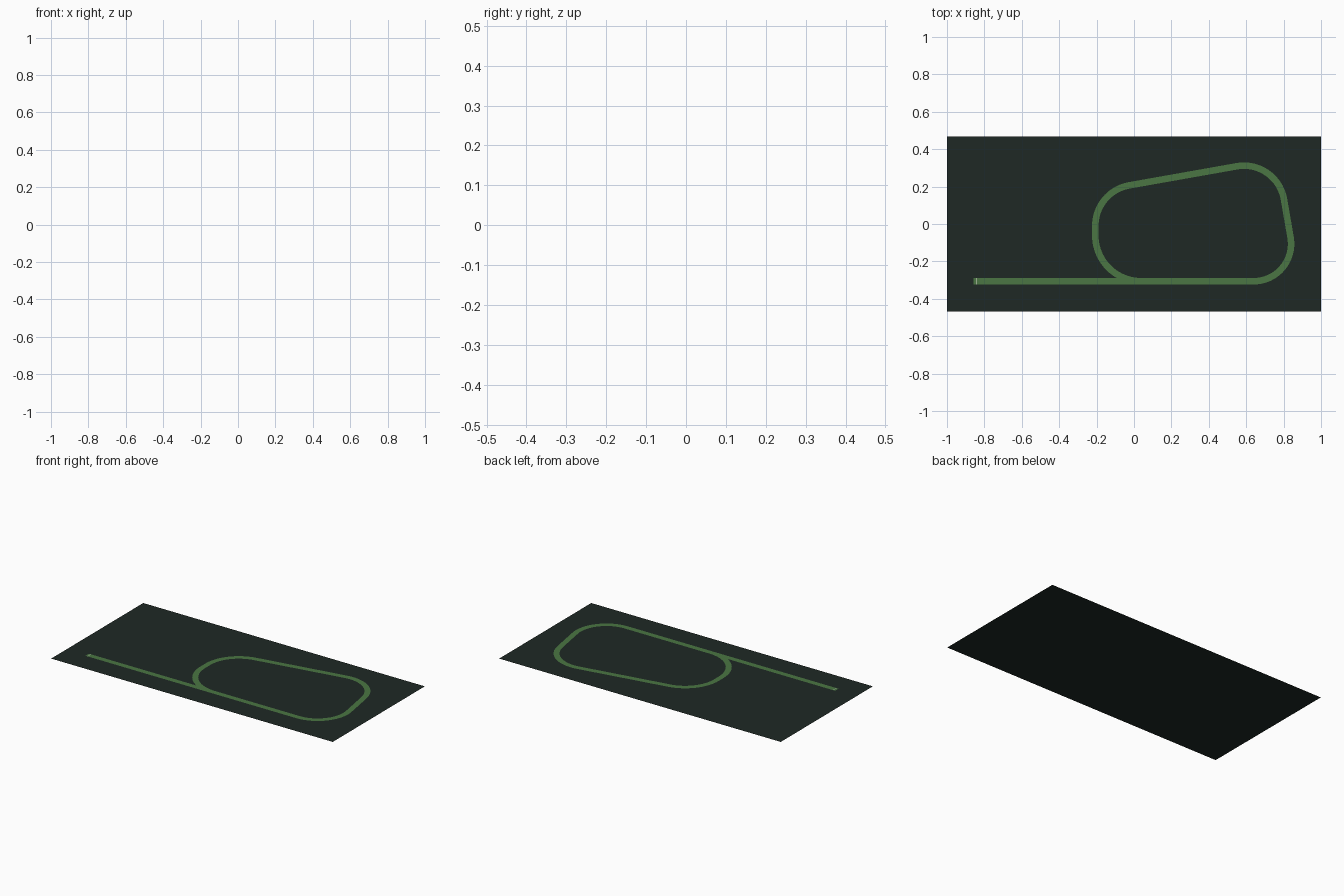
import bpy, bmesh
from math import sin, cos, radians

if "Cube" in bpy.data.objects:
    bpy.data.objects.remove(bpy.data.objects["Cube"])

HALF_WIDTH = 0.0175


def material(name, rgb):
    m = bpy.data.materials.new(name)
    m.diffuse_color = (*rgb, 1)
    m.use_nodes = True
    m.node_tree.nodes["Principled BSDF"].inputs["Base Color"].default_value = m.diffuse_color
    return m


def finish(name, bm, mat):
    me = bpy.data.meshes.new(name)
    bm.to_mesh(me)
    bm.free()
    ob = bpy.data.objects.new(name, me)
    bpy.context.collection.objects.link(ob)
    me.materials.append(mat)
    return ob


def rectangle(name, x0, x1, y0, y1, z, mat):
    bm = bmesh.new()
    bm.faces.new([bm.verts.new(p) for p in
                  ((x0, y0, z), (x1, y0, z), (x1, y1, z), (x0, y1, z))])
    return finish(name, bm, mat)


def arc(cx, cy, r, start, end, steps=20):
    # left-hand bend: stations of (x, y, heading)
    out = []
    for i in range(steps + 1):
        a = radians(start + (end - start) * i / steps)
        out.append((cx + r * sin(a), cy - r * cos(a), a))
    return out


ground_mat = material("dark_ground", (0.013, 0.022, 0.018))
track_mat = material("green_track", (0.070, 0.180, 0.056))
line_mat = material("pale_line", (0.35, 0.45, 0.30))

# Ground sheet
rectangle("ground_sheet", -1, 1, -0.467, 0.467, 0, ground_mat)

# Track: lead-in straight, then four rounded corners returning to the straight
stations = [(-0.857, -0.306, 0.0)]
stations += arc(0.64, -0.106, 0.20, 0, 100)
stations += arc(0.588, 0.095, 0.217, 100, 190)
stations += arc(0.013, -0.010, 0.22, 190, 270)
stations += arc(0.038, -0.061, 0.245, 270, 360)

bm = bmesh.new()
pairs = []
for x, y, a in stations:
    nx, ny = -sin(a) * HALF_WIDTH, cos(a) * HALF_WIDTH
    pairs.append((bm.verts.new((x - nx, y - ny, 0.0015)),
                  bm.verts.new((x + nx, y + ny, 0.0015))))
for (r0, l0), (r1, l1) in zip(pairs, pairs[1:]):
    bm.faces.new((r0, r1, l1, l0))
finish("track_ribbon", bm, track_mat)

# Start mark across the lead-in
rectangle("start_mark", -0.844, -0.840, -0.3235, -0.2885, 0.002, line_mat)
